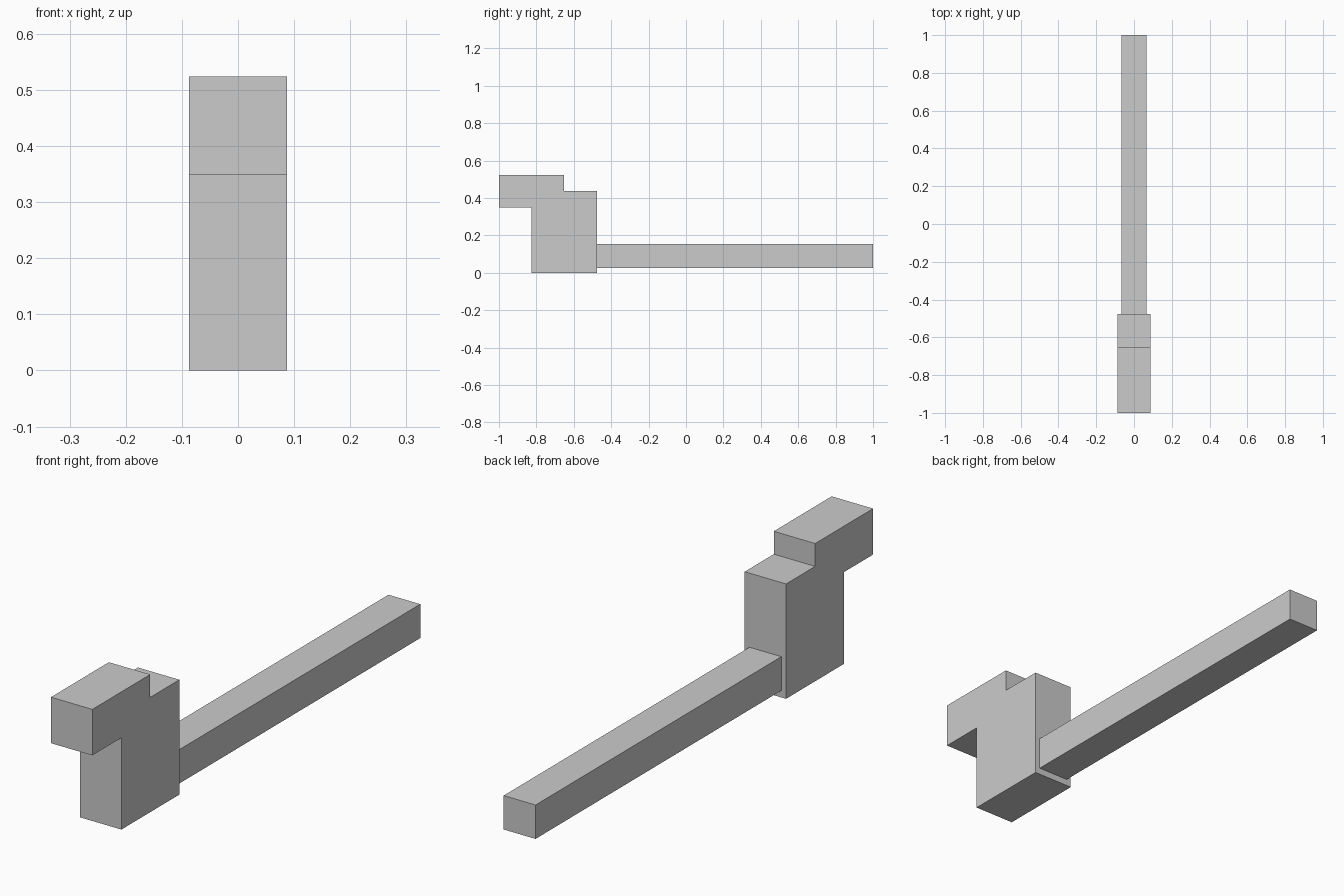
import bpy, bmesh

if "Cube" in bpy.data.objects:
    bpy.data.objects.remove(bpy.data.objects["Cube"])

grey = bpy.data.materials.new("light grey")
grey.diffuse_color = (0.6, 0.6, 0.6, 1)
grey.use_nodes = True
grey.node_tree.nodes["Principled BSDF"].inputs["Base Color"].default_value = grey.diffuse_color


def extrude_profile(name, profile, half_width):
    """Extrude a (y, z) outline across x, centred on x = 0."""
    bm = bmesh.new()
    face = bm.faces.new([bm.verts.new((-half_width, y, z)) for y, z in profile])
    result = bmesh.ops.extrude_face_region(bm, geom=[face])
    moved = [v for v in result["geom"] if isinstance(v, bmesh.types.BMVert)]
    bmesh.ops.translate(bm, verts=moved, vec=(2 * half_width, 0, 0))
    bmesh.ops.recalc_face_normals(bm, faces=bm.faces)
    mesh = bpy.data.meshes.new(name)
    bm.to_mesh(mesh)
    bm.free()
    mesh.materials.append(grey)
    obj = bpy.data.objects.new(name, mesh)
    bpy.context.collection.objects.link(obj)
    return obj


# Upright block with a raised step overhanging the front
extrude_profile("stepped_head", [
    (-0.825, 0), (-0.477, 0), (-0.477, 0.437), (-0.652, 0.437),
    (-0.652, 0.524), (-1, 0.524), (-1, 0.349), (-0.825, 0.349)], 0.087)

# Long straight bar running to the back
extrude_profile("long_bar", [
    (-0.477, 0.026), (1, 0.026), (1, 0.155), (-0.477, 0.155)], 0.067)
